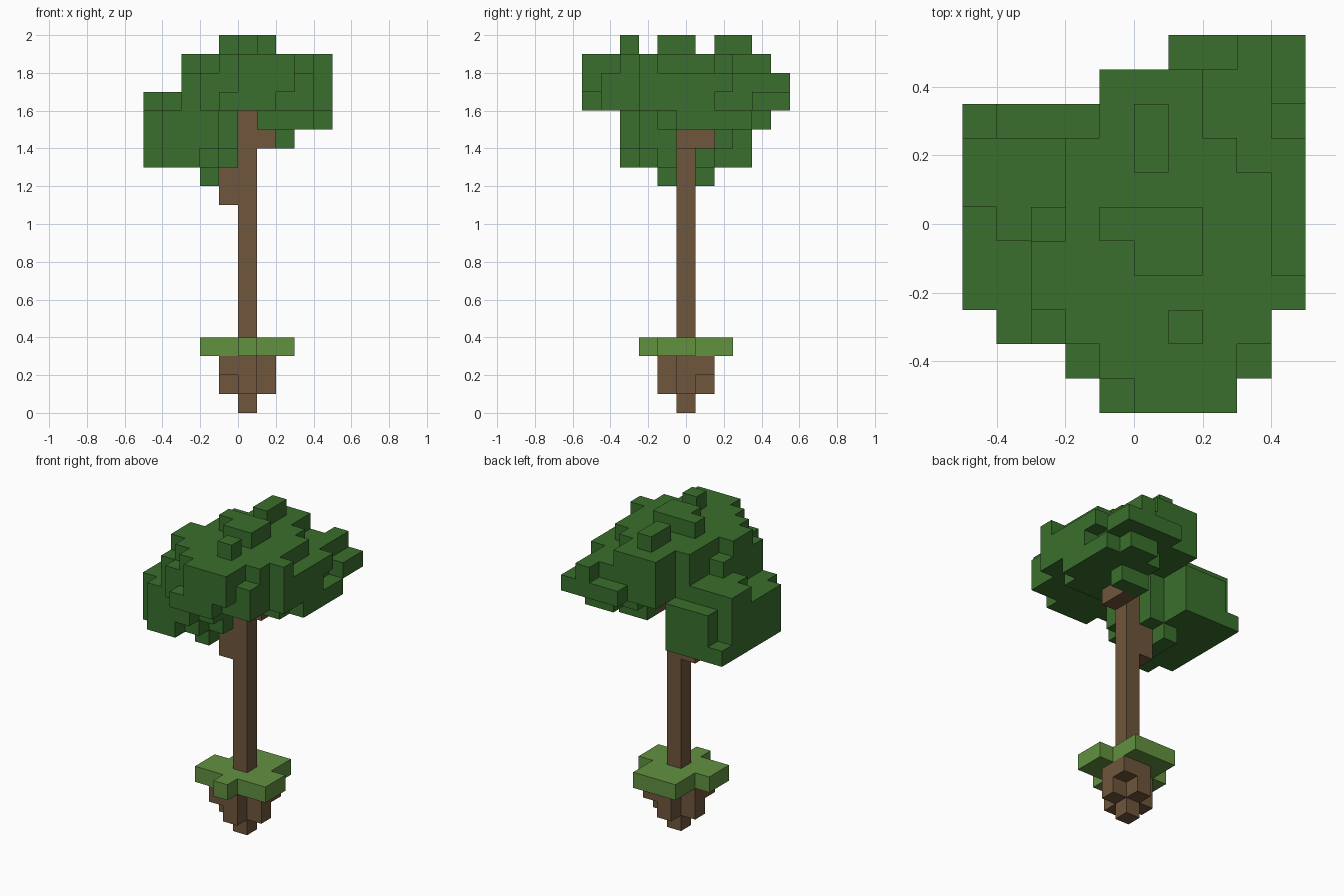
import bpy
import bmesh
import math
from mathutils import Vector

cube = bpy.data.objects.get("Cube")
if cube:
    bpy.data.objects.remove(cube)

CELL = 0.1


def material(name, color):
    mat = bpy.data.materials.new(name)
    mat.use_nodes = True
    mat.diffuse_color = (*color, 1)
    mat.node_tree.nodes["Principled BSDF"].inputs["Base Color"].default_value = (*color, 1)
    return mat


def block(x, y, z):
    """Cells in inclusive x and y ranges, z given as bottom and top level."""
    return {(i, j, k)
            for i in range(x[0], x[-1] + 1)
            for j in range(y[0], y[-1] + 1)
            for k in range(z[0], z[1])}


def build(name, cells, mat):
    """Skin a set of cells, leaving out the walls between neighbours."""
    bm = bmesh.new()
    verts = {}

    def corner(p):
        key = tuple(round(c) for c in p)
        if key not in verts:
            # cells straddle y = 0 and start at x = 0
            verts[key] = bm.verts.new((key[0] * CELL, (key[1] - 0.5) * CELL, key[2] * CELL))
        return verts[key]

    for cell in cells:
        for axis in range(3):
            for side in (0, 1):
                normal = Vector((0, 0, 0))
                normal[axis] = 1 if side else -1
                if tuple(round(c) for c in Vector(cell) + normal) in cells:
                    continue
                u, v = Vector((0, 0, 0)), Vector((0, 0, 0))
                u[(axis + 1) % 3] = 1
                v[(axis + 2) % 3] = 1
                base = Vector(cell)
                base[axis] += side
                ring = [base, base + u, base + u + v, base + v]
                if not side:
                    ring.reverse()
                bm.faces.new([corner(p) for p in ring])
    bmesh.ops.dissolve_limit(bm, angle_limit=math.radians(1),
                             verts=bm.verts[:], edges=bm.edges[:])
    mesh = bpy.data.meshes.new(name)
    bm.to_mesh(mesh)
    bm.free()
    mesh.materials.append(mat)
    obj = bpy.data.objects.new(name, mesh)
    bpy.context.collection.objects.link(obj)


leaf = material("leaf green", (0.042, 0.159, 0.026))
grass = material("grass green", (0.122, 0.283, 0.051))
bark = material("bark brown", (0.162, 0.093, 0.045))

# Trunk with two short branches
trunk = block(x=(0,), y=(0,), z=(4, 16))
trunk |= block(x=(-1,), y=(0,), z=(11, 13))
trunk |= block(x=(-2,), y=(0,), z=(13, 14))
trunk |= block(x=(1,), y=(0, 1), z=(14, 15))

# Root ball
roots = block(x=(0,), y=(0,), z=(0, 3))
roots |= block(x=(-1, 1), y=(0,), z=(1, 3))
roots |= block(x=(0,), y=(-1, 1), z=(1, 3))
roots |= block(x=(-1,), y=(-1,), z=(2, 3))
roots |= block(x=(1,), y=(1,), z=(2, 3))

# Grass patch
patch = block(x=(-2, 2), y=(-1, 0), z=(3, 4))
patch |= block(x=(-1, 1), y=(1, 2), z=(3, 4))
patch |= block(x=(0,), y=(-2,), z=(3, 4))

# Main crown
crown = block(x=(-2, 3), y=(-3, 1), z=(16, 19))
crown |= block(x=(-2, 2), y=(2,), z=(16, 19))
crown |= block(x=(-1, 1), y=(3, 4), z=(16, 19))
crown |= block(x=(-1, 2), y=(-4,), z=(16, 19))
crown |= block(x=(0, 1), y=(-5,), z=(16, 19))
crown |= block(x=(2,), y=(-5,), z=(17, 19))
crown |= block(x=(-3,), y=(-2, -1), z=(16, 19))
crown |= block(x=(4,), y=(-2,), z=(16, 19))

# Steps around the crown
crown |= block(x=(-1,), y=(-5,), z=(16, 17))
crown |= block(x=(-2,), y=(-4,), z=(16, 18))
crown |= block(x=(3,), y=(-4,), z=(16, 18))
crown |= block(x=(-3,), y=(-3,), z=(16, 18))
crown |= block(x=(-3,), y=(0,), z=(16, 18))
crown |= block(x=(4,), y=(-1, 1), z=(16, 18))
crown |= block(x=(4,), y=(2,), z=(17, 18))
crown |= block(x=(3,), y=(2, 5), z=(16, 18))
crown |= block(x=(2,), y=(3, 4), z=(16, 18))
crown |= block(x=(4,), y=(4, 5), z=(16, 17))
crown |= block(x=(1, 2), y=(5,), z=(16, 17))

# Top tufts
crown |= block(x=(-1, 1), y=(0,), z=(19, 20))
crown |= block(x=(0, 1), y=(-1,), z=(19, 20))
crown |= block(x=(0,), y=(2, 3), z=(19, 20))
crown |= block(x=(1,), y=(-3,), z=(19, 20))

# Underside of the crown
crown |= block(x=(1, 3), y=(-1, 3), z=(15, 16))
crown |= block(x=(4,), y=(0, 3), z=(15, 16))
crown |= block(x=(2, 3), y=(4,), z=(15, 16))
crown |= block(x=(1, 2), y=(2,), z=(14, 15))

# Low side lobe
crown |= block(x=(-5, -2), y=(-2, 2), z=(13, 16))
crown |= block(x=(-5, -3), y=(1, 2), z=(16, 17))
crown |= block(x=(-4,), y=(0,), z=(16, 17))
crown |= block(x=(-4, -3), y=(-3,), z=(13, 16))
crown |= block(x=(-2,), y=(-3,), z=(14, 16))
crown |= block(x=(-4, -2), y=(3,), z=(13, 16))
crown |= block(x=(-5,), y=(3,), z=(13, 14))
crown |= block(x=(-1,), y=(-1, 1), z=(13, 16))
crown |= block(x=(-1,), y=(-2,), z=(14, 16))
crown |= block(x=(-2,), y=(-1, 1), z=(12, 13))

build("trunk", trunk, bark)
build("root_ball", roots, bark)
build("grass_patch", patch, grass)
build("leaf_crown", crown - trunk, leaf)
